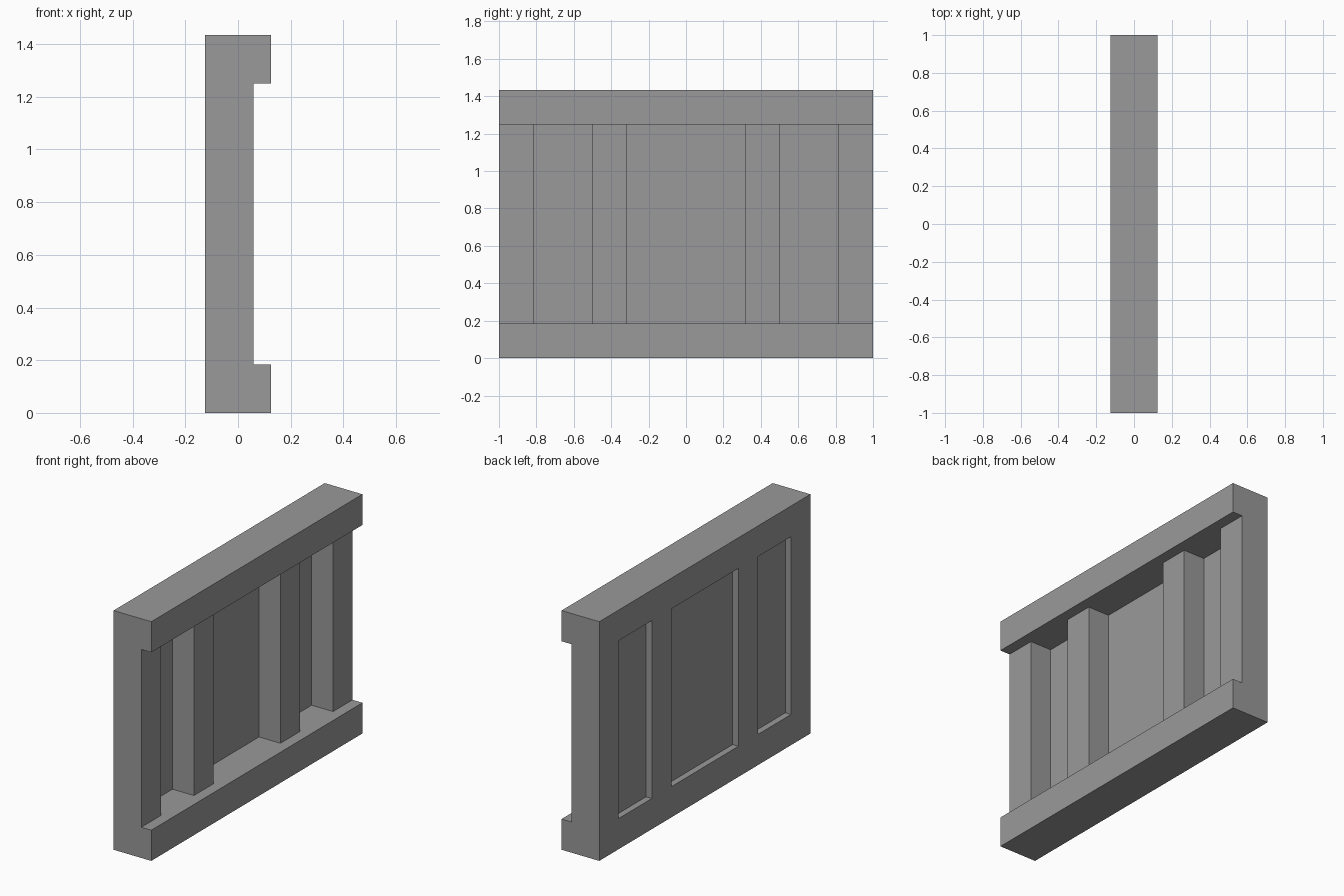
import bpy

cube = bpy.data.objects.get("Cube")
if cube:
    bpy.data.objects.remove(cube, do_unlink=True)

grey = bpy.data.materials.new("plain grey")
grey.use_nodes = True
colour = (0.32, 0.32, 0.32, 1)
grey.diffuse_color = colour
grey.node_tree.nodes["Principled BSDF"].inputs["Base Color"].default_value = colour

HEIGHT = 1.434
RAIL = 0.184                       # height of the rails
BACK, POST_FRONT, FRONT = -0.125, 0.059, 0.125
PANEL = -0.085                     # depth of the thin infill panels
INNER, MIDDLE, OUTER = 0.318, 0.502, 0.816


def add_mesh(name, verts, faces):
    mesh = bpy.data.meshes.new(name)
    mesh.from_pydata(verts, [], faces)
    mesh.materials.append(grey)
    obj = bpy.data.objects.new(name, mesh)
    bpy.context.collection.objects.link(obj)
    return obj


def extrude_y(name, profile, y0, y1, caps=True):
    """Sweep an x-z outline from y0 to y1."""
    n = len(profile)
    verts = [(x, y, z) for y in (y0, y1) for x, z in profile]
    faces = [(i, i + n, (i + 1) % n + n, (i + 1) % n) for i in range(n)]
    if caps:
        faces += [tuple(range(n)), tuple(reversed(range(n, 2 * n)))]
    return add_mesh(name, verts, faces)


def box_profile(x0, x1, z0, z1):
    return [(x0, z0), (x1, z0), (x1, z1), (x0, z1)]


# Top and bottom rails
extrude_y("bottom_rail", box_profile(BACK, FRONT, 0, RAIL), -1, 1)
extrude_y("top_rail", box_profile(BACK, FRONT, HEIGHT - RAIL, HEIGHT), -1, 1)

# Four upright posts between the rails
upright = box_profile(BACK, POST_FRONT, RAIL, HEIGHT - RAIL)
for side, name in ((1, "back"), (-1, "front")):
    for part, near, far in (("end", OUTER, 1), ("inner", INNER, MIDDLE)):
        y0, y1 = sorted((side * near, side * far))
        extrude_y(f"{name}_{part}_post", upright, y0, y1)

# Thin recessed panels filling the openings
sheet = box_profile(PANEL - 0.002, PANEL + 0.002, RAIL, HEIGHT - RAIL)
for name, y0, y1 in (("front_panel", -OUTER, -MIDDLE),
                     ("middle_panel", -INNER, INNER),
                     ("back_panel", MIDDLE, OUTER)):
    extrude_y(name, sheet, y0, y1)
